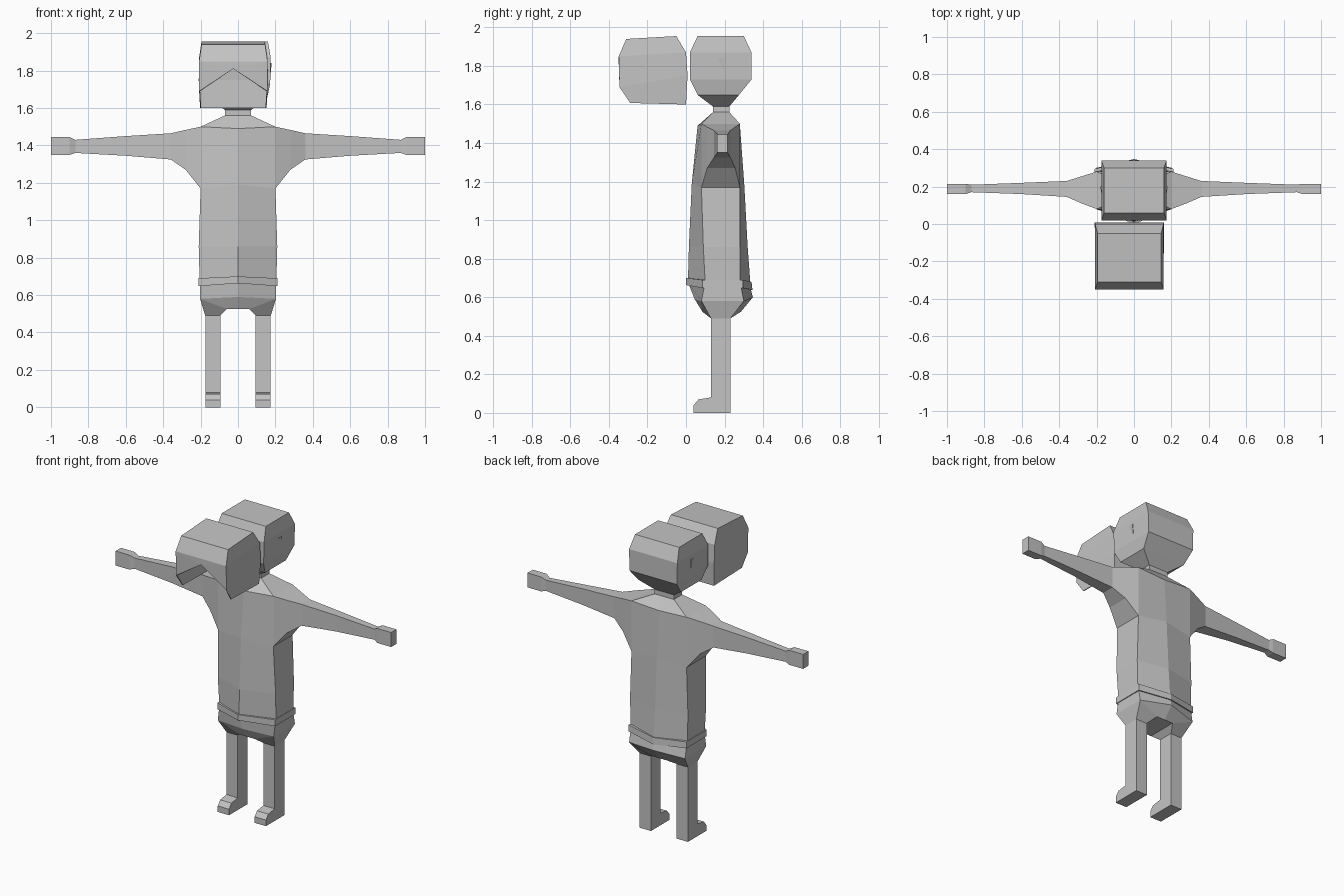
import bpy, bmesh

cube = bpy.data.objects.get("Cube")
if cube:
    bpy.data.objects.remove(cube, do_unlink=True)

grey = bpy.data.materials.new("plain_grey")
grey.use_nodes = True
grey.diffuse_color = (0.55, 0.55, 0.55, 1)
grey.node_tree.nodes["Principled BSDF"].inputs["Base Color"].default_value = (0.55, 0.55, 0.55, 1)


def finish(name, bm, mirror=False):
    """Turn a bmesh into a flat shaded object, optionally mirrored in x."""
    bmesh.ops.recalc_face_normals(bm, faces=bm.faces)
    mesh = bpy.data.meshes.new(name)
    bm.to_mesh(mesh)
    bm.free()
    mesh.materials.append(grey)
    obj = bpy.data.objects.new(name, mesh)
    bpy.context.collection.objects.link(obj)
    if mirror:
        mod = obj.modifiers.new("Mirror", "MIRROR")
        mod.use_clip = True
    return obj


def loft(bm, sections, closed=True, first=False, last=False, skip=()):
    """Bridge sections of equal point count; skip holds (section, side) gaps."""
    rings = [[bm.verts.new(p) for p in s] for s in sections]
    n = len(rings[0])
    for i, (a, b) in enumerate(zip(rings, rings[1:])):
        for j in range(n if closed else n - 1):
            k = (j + 1) % n
            if (i, j) not in skip:
                bm.faces.new((a[j], a[k], b[k], b[j]))
    if first:
        bm.faces.new(rings[0])
    if last:
        bm.faces.new(rings[-1])
    return rings


def rect(z, hx, y0, y1):
    return [(-hx, y0, z), (hx, y0, z), (hx, y1, z), (-hx, y1, z)]


def half_hex(hx, front, back, corner_f, corner_b, zf, zc, zb):
    """Right half of a six sided section with ridges on the centre line."""
    return [(0, front, zf), (hx, corner_f, zc), (hx, corner_b, zc), (0, back, zb)]


# Torso with open armholes
bm = bmesh.new()
loft(bm, [
    half_hex(.205, .01, .335, .10, .28, .68, .67, .66),
    half_hex(.21, .015, .32, .09, .28, .86, .86, .86),
    half_hex(.2, .03, .302, .08, .28, 1.19, 1.17, 1.19),
    half_hex(.2, .06, .28, .08, .28, 1.49, 1.5, 1.49),
    half_hex(.07, .14, .225, .14, .225, 1.56, 1.56, 1.56),
], closed=False, skip={(2, 1)})
finish("torso", bm, True)

# Arms and square hands
bm = bmesh.new()
arm = [(.2, .08, .28, 1.17, 1.5), (.28, .11, .255, 1.27, 1.483),
       (.36, .145, .23, 1.325, 1.465), (.6, .16, .22, 1.345, 1.45),
       (.87, .17, .21, 1.36, 1.43), (.9, .16, .215, 1.35, 1.445),
       (1, .16, .215, 1.35, 1.445)]
loft(bm, [[(x, f, lo), (x, b, lo), (x, b, hi), (x, f, hi)]
          for x, f, b, lo, hi in arm], last=True)
finish("arms", bm, True)

# Belt band, lower at the back
bm = bmesh.new()
loft(bm, [
    half_hex(.2, .015, .33, .10, .28, .665, .65, .64),
    half_hex(.21, .0, .345, .085, .295, .663, .648, .638),
    half_hex(.21, .0, .34, .085, .295, .7, .69, .68),
    half_hex(.2, .015, .325, .10, .28, .7, .69, .68),
], closed=False)
finish("belt", bm, True)

# Hips with a raised crotch between the leg openings
bm = bmesh.new()
top, low = loft(bm, [
    half_hex(.203, .013, .335, .095, .285, .67, .655, .645),
    half_hex(.203, .045, .347, .08, .30, .59, .58, .6),
], closed=False)
cf, of, ob, cb = low
legs_in_f, legs_out_f, legs_out_b, legs_in_b = [
    bm.verts.new((x, y, .49)) for x, y in ((.095, .13), (.175, .13), (.175, .23), (.095, .23))]
mid_f, mid_b, gap_f, gap_b = [
    bm.verts.new((x, y, .525)) for x, y in ((0, .085), (0, .285), (.06, .085), (.06, .285))]
for face in ((cf, of, gap_f, mid_f), (of, legs_out_f, legs_in_f, gap_f),
             (of, ob, legs_out_b, legs_out_f), (gap_f, legs_in_f, legs_in_b, gap_b),
             (ob, gap_b, legs_in_b, legs_out_b), (cb, mid_b, gap_b, ob),
             (mid_f, gap_f, gap_b, mid_b)):
    bm.faces.new(face)
finish("hips", bm, True)

# Legs and feet from one side profile
bm = bmesh.new()
profile = [(.23, 0), (.04, 0), (.04, .04), (.065, .07), (.13, .08), (.13, .49), (.23, .49)]
loft(bm, [[(x, y, z) for y, z in profile] for x in (.093, .175)], first=True, last=True)
finish("legs", bm, True)

# Neck and head
bm = bmesh.new()
loft(bm, [rect(1.56, .07, .14, .225), rect(1.59, .07, .14, .225),
          rect(1.65, .155, .06, .275), rect(1.73, .172, .02, .34),
          rect(1.87, .175, .02, .34), rect(1.955, .16, .06, .3)], last=True)
finish("head", bm)

# Small ear wedges, raised at the top and rear edges
bm = bmesh.new()
base = [(.173, y, z) for y, z in ((.155, 1.84), (.2, 1.84), (.2, 1.77))]
tip = bm.verts.new((.18, .2, 1.84))
a, b, c = [bm.verts.new(p) for p in base]
for face in ((a, b, tip), (b, c, tip), (a, tip, c), (a, c, b)):
    bm.faces.new(face)
finish("ears", bm, True)

# Hollow hair shell with a peaked opening, set in front of the head
bm = bmesh.new()
outline = [(-.345, 1.69, .183), (-.349, 1.85, .183), (-.31, 1.94, .17), (-.05, 1.955, .17),
           (0, 1.87, .183), (.008, 1.75, .185), (0, 1.6, .178), (-.29, 1.608, .178)]
mid = -.025
left, right = [[bm.verts.new((mid + s * w, y, z)) for y, z, w in outline] for s in (-1, 1)]
for i in range(1, 6):
    bm.faces.new((left[i], right[i], right[i + 1], left[i + 1]))
for side in (left, right):
    for quad in ((1, 2, 3, 4), (0, 1, 4, 5), (7, 0, 5, 6)):
        bm.faces.new([side[i] for i in quad])
peak = bm.verts.new((mid, -.349, 1.81))
bm.faces.new((left[0], peak, left[1]))
bm.faces.new((right[0], right[1], peak))
bm.faces.new((left[1], peak, right[1]))
hair = finish("hair", bm)
shell = hair.modifiers.new("Shell", "SOLIDIFY")
shell.thickness = 0.006
shell.offset = -1
